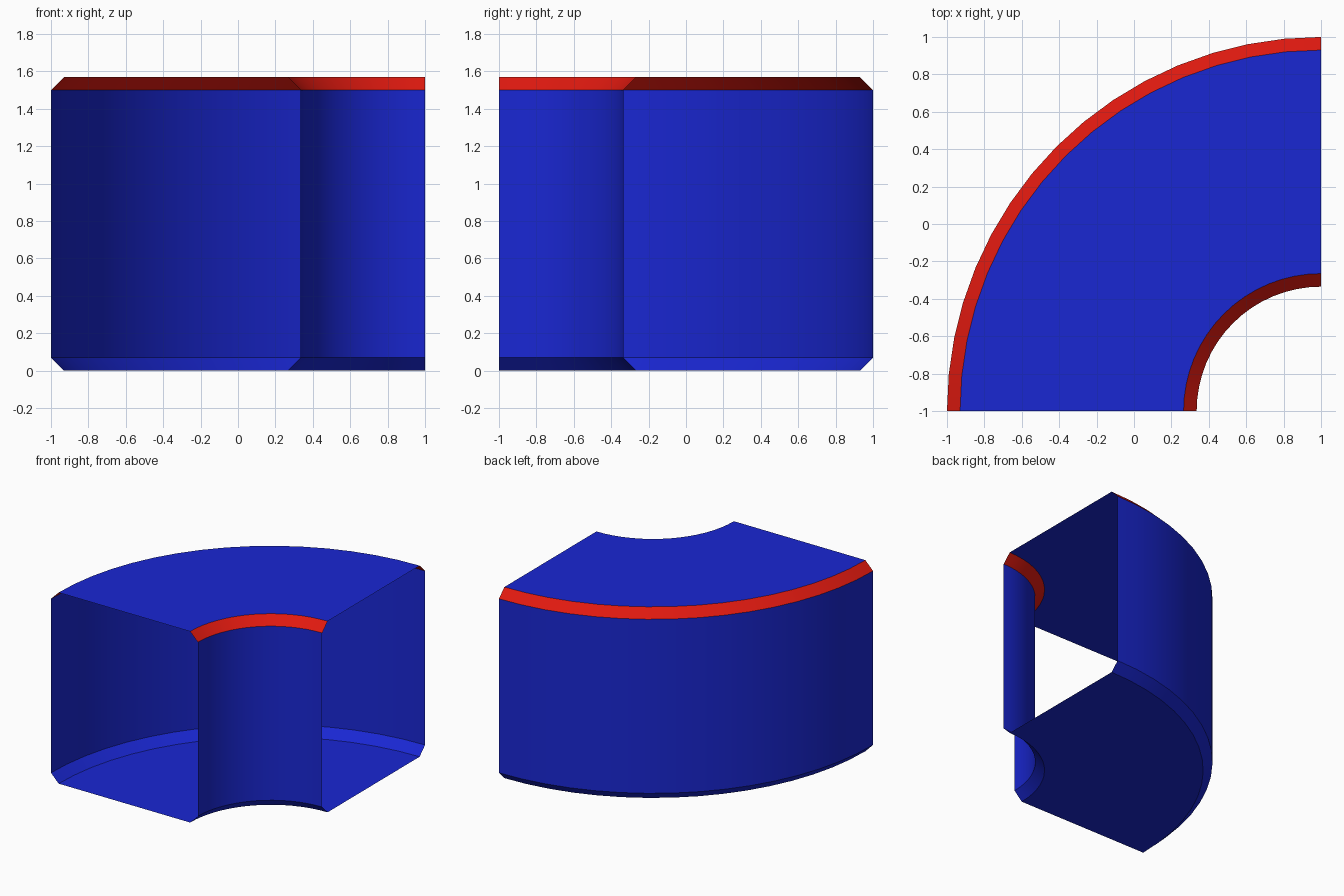
import bpy, bmesh, math

if "Cube" in bpy.data.objects:
    bpy.data.objects.remove(bpy.data.objects["Cube"])

CENTRE = (1, -1)          # pivot of the quarter turn
R_IN, R_OUT, H, C = 0.665, 2.0, 1.57, 0.07
SEGMENTS = 16


def material(name, colour):
    mat = bpy.data.materials.new(name)
    mat.diffuse_color = colour
    mat.use_nodes = True
    mat.node_tree.nodes["Principled BSDF"].inputs["Base Color"].default_value = mat.diffuse_color
    return mat


# Chamfered rectangular cross-section as (radius, height)
profile = [(R_IN, C), (R_IN, H - C), (R_IN + C, H), (R_OUT - C, H),
           (R_OUT, H - C), (R_OUT, C), (R_OUT - C, 0), (R_IN + C, 0)]
RED_SIDES = {1, 3}        # the two upper chamfers

# Sweep the section through 90 degrees, leaving both ends open
bm = bmesh.new()
rings = []
for i in range(SEGMENTS + 1):
    a = math.radians(90 + 90 * i / SEGMENTS)
    rings.append([bm.verts.new((CENTRE[0] + r * math.cos(a),
                                CENTRE[1] + r * math.sin(a), z))
                  for r, z in profile])
n = len(profile)
for a, b in zip(rings, rings[1:]):
    for j in range(n):
        k = (j + 1) % n
        face = bm.faces.new((a[j], a[k], b[k], b[j]))
        face.material_index = 1 if j in RED_SIDES else 0

# Make the surface face outward (the top must point up)
bm.normal_update()
top = max(bm.faces, key=lambda f: f.calc_center_median().z)
if top.normal.z < 0:
    bmesh.ops.reverse_faces(bm, faces=bm.faces[:])

mesh = bpy.data.meshes.new("curved_duct")
bm.to_mesh(mesh)
bm.free()
mesh.materials.append(material("blue", (0.01, 0.02, 0.65, 1)))
mesh.materials.append(material("red", (0.75, 0.01, 0.005, 1)))
duct = bpy.data.objects.new("curved_duct", mesh)
bpy.context.collection.objects.link(duct)

# Smooth around the bend, sharp at the chamfers
bpy.context.view_layer.objects.active = duct
duct.select_set(True)
bpy.ops.object.shade_smooth_by_angle(angle=math.radians(30))
